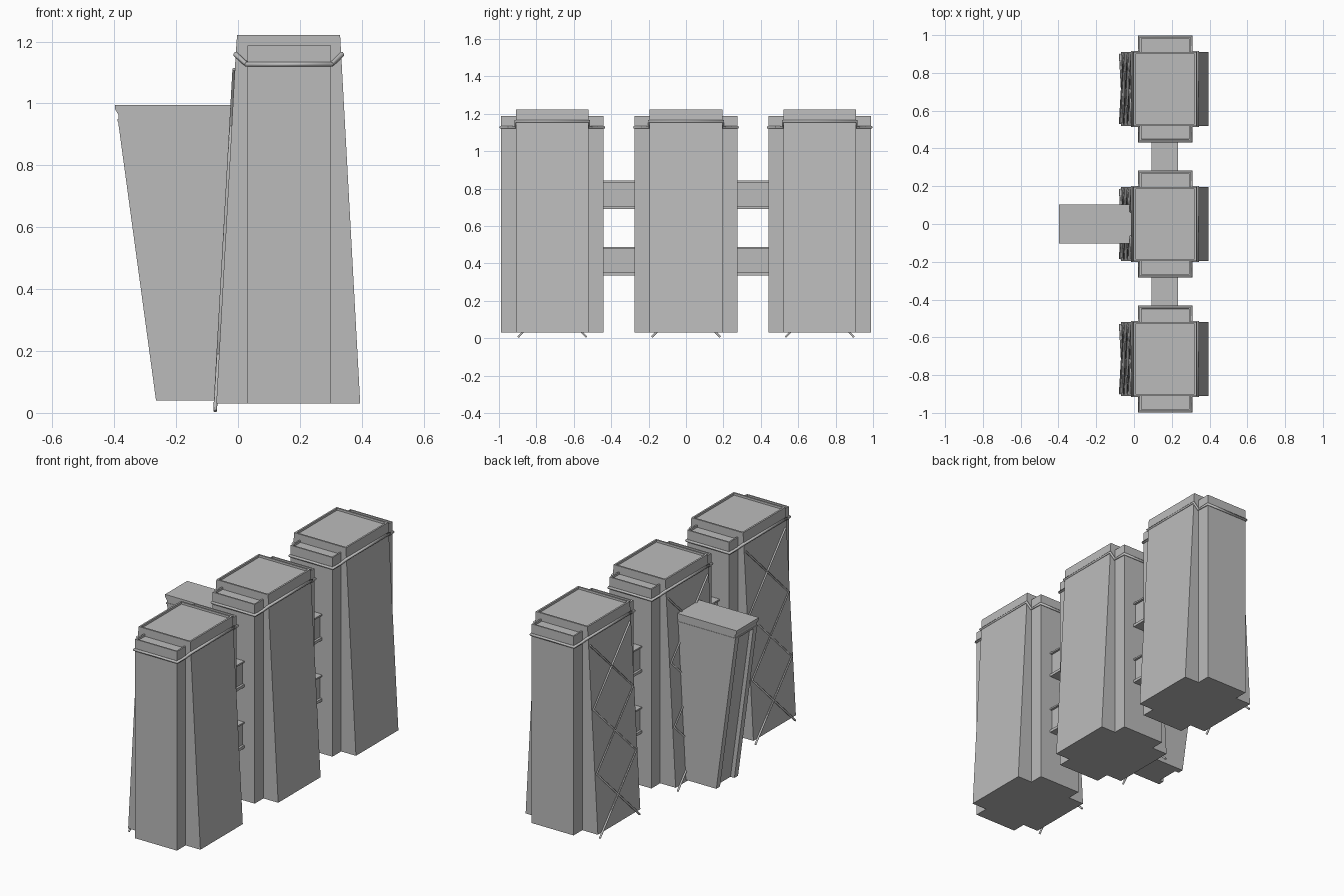
import bpy
import bmesh
from mathutils import Vector

cube = bpy.data.objects.get("Cube")
if cube:
    bpy.data.objects.remove(cube)

grey = bpy.data.materials.new("concrete_grey")
grey.use_nodes = True
grey.diffuse_color = (0.5, 0.5, 0.5, 1)
grey.node_tree.nodes["Principled BSDF"].inputs["Base Color"].default_value = (0.5, 0.5, 0.5, 1)


def add_object(name, mesh):
    mesh.materials.clear()
    mesh.materials.append(grey)
    obj = bpy.data.objects.new(name, mesh)
    bpy.context.collection.objects.link(obj)
    return obj


def slab(name, profile, y0, y1, rim=0.0, sink=0.012):
    """Extrude an x-z profile along y; optionally sink the roof inside a rim."""
    bm = bmesh.new()
    face = bm.faces.new([bm.verts.new((x, y0, z)) for x, z in profile])
    ext = bmesh.ops.extrude_face_region(bm, geom=[face])
    verts = [v for v in ext["geom"] if isinstance(v, bmesh.types.BMVert)]
    bmesh.ops.translate(bm, verts=verts, vec=(0, y1 - y0, 0))
    bmesh.ops.recalc_face_normals(bm, faces=bm.faces)
    if rim:
        roof = max(bm.faces, key=lambda f: f.calc_center_median().z)
        bmesh.ops.inset_region(bm, faces=[roof], thickness=rim)
        # second inset of nearly zero width gives the upright inner wall
        bmesh.ops.inset_region(bm, faces=[roof], thickness=0.0005)
        bmesh.ops.translate(bm, verts=roof.verts[:], vec=(0, 0, -sink))
    mesh = bpy.data.meshes.new(name)
    bm.to_mesh(mesh)
    bm.free()
    return add_object(name, mesh)


def box(name, x0, x1, y0, y1, z0, z1, rim=0.0):
    return slab(name, [(x0, z0), (x1, z0), (x1, z1), (x0, z1)], y0, y1, rim)


def tube(name, points, radius, closed=False):
    """Sweep a thin bar along a polyline and turn it into a mesh."""
    curve = bpy.data.curves.new(name, "CURVE")
    curve.dimensions = "3D"
    curve.bevel_depth = radius
    curve.bevel_resolution = 1
    curve.use_fill_caps = True
    spline = curve.splines.new("POLY")
    spline.points.add(len(points) - 1)
    for p, co in zip(spline.points, points):
        p.co = (*co, 1)
    spline.use_cyclic_u = closed
    temp = bpy.data.objects.new(name + "_path", curve)
    mesh = bpy.data.meshes.new_from_object(temp)
    bpy.data.objects.remove(temp)
    add_object(name, mesh)


HALF, WING = 0.195, 0.275
BODY = [(-0.07, 0.03), (0.395, 0.03), (0.334, 1.15), (0.33, 1.222), (-0.003, 1.222), (-0.008, 1.15)]


def tower(label, cy):
    # Tapered core with parapet
    slab(label + "_core", BODY, cy - HALF, cy + HALF, rim=0.014)
    for side, tag in ((-1, "front"), (1, "back")):
        ys = sorted((cy + side * (HALF - 0.01), cy + side * WING))
        box(f"{label}_{tag}_wing", 0.03, 0.30, *ys, 0.03, 1.188, rim=0.012)
    # Moulding that wraps the wings and climbs across the core corners
    half_loop = [(0.337, HALF + 0.002, 1.16), (0.303, HALF + 0.002, 1.127), (0.303, WING + 0.002, 1.127),
                 (0.027, WING + 0.002, 1.127), (0.027, HALF + 0.002, 1.127), (-0.009, HALF + 0.002, 1.16)]
    loop = half_loop + [(x, -y, z) for x, y, z in reversed(half_loop)]
    tube(label + "_moulding", [(x, cy + y, z) for x, y, z in loop], 0.008, True)
    # Two mirrored zigzag braces forming three crosses on the leaning face
    for side, tag in ((-1, "a"), (1, "b")):
        path = []
        for i in range(4):
            t = i / 3
            sway = side * (-1) ** i * (HALF - 0.012)
            path.append(Vector((-0.074 + 0.062 * t, cy + sway, 0.006 + 1.105 * t)))
        tube(f"{label}_brace_{tag}", path, 0.006)


for label, cy in (("front_tower", -0.715), ("middle_tower", 0), ("back_tower", 0.715)):
    tower(label, cy)

# Two levels of bridges between neighbouring towers
for side, tag in ((-1, "front"), (1, "back")):
    y0, y1 = sorted((side * 0.26, side * 0.455))
    for z, level in ((0.335, "lower"), (0.69, "upper")):
        name = f"{tag}_{level}_bridge"
        box(name, 0.105, 0.22, y0, y1, z + 0.01, z + 0.145)
        box(name + "_floor", 0.092, 0.233, y0, y1, z, z + 0.016)
        box(name + "_roof", 0.092, 0.233, y0, y1, z + 0.143, z + 0.152)

# Annex leaning outward from the middle tower, with end fins and a cap
slab("annex_core", [(0, 0.04), (-0.24, 0.04), (-0.366, 0.95), (0, 0.95)], -0.095, 0.095)
for side, tag in ((-1, "front"), (1, "back")):
    ys = sorted((side * 0.066, side * 0.1))
    slab(f"annex_{tag}_fin", [(0, 0.04), (-0.265, 0.04), (-0.388, 0.945), (0, 0.945)], *ys)
box("annex_ledge", -0.39, 0, -0.104, 0.104, 0.942, 0.95)
slab("annex_cap", [(0, 0.95), (-0.386, 0.95), (-0.387, 0.965), (-0.398, 0.982), (-0.398, 0.995), (0, 0.995)],
     -0.102, 0.102)
